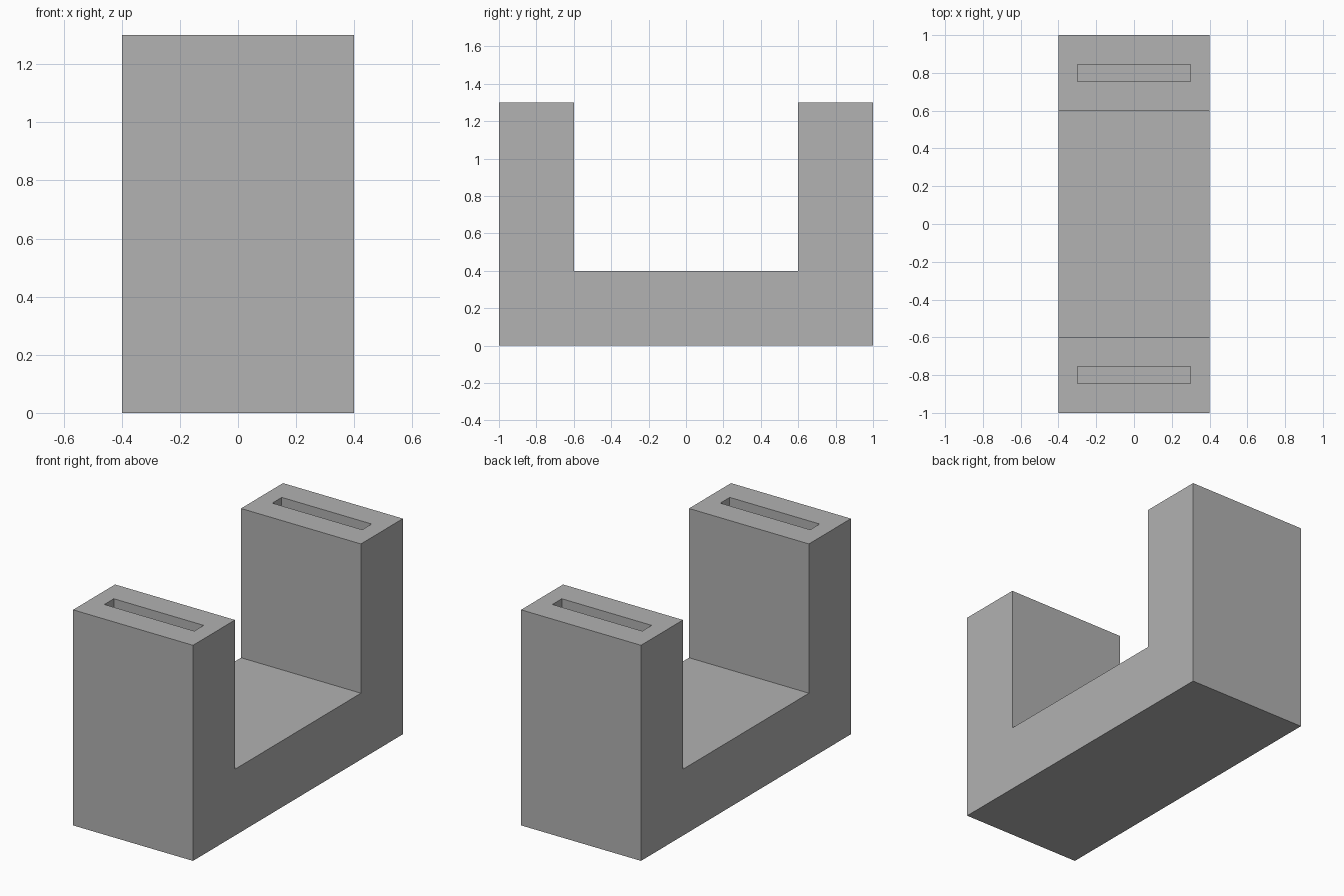
import bpy
import bmesh

WIDTH = 0.8
SLOT_DEPTH = 0.5
TOP = 1.3

cube = bpy.data.objects.get("Cube")
if cube:
    bpy.data.objects.remove(cube, do_unlink=True)

grey = bpy.data.materials.new("plain_grey")
grey.use_nodes = True
colour = (0.445, 0.445, 0.445, 1)
grey.diffuse_color = colour
grey.node_tree.nodes["Principled BSDF"].inputs["Base Color"].default_value = colour


def add_object(name, bm):
    bmesh.ops.recalc_face_normals(bm, faces=bm.faces)
    mesh = bpy.data.meshes.new(name)
    bm.to_mesh(mesh)
    bm.free()
    mesh.materials.append(grey)
    obj = bpy.data.objects.new(name, mesh)
    bpy.context.collection.objects.link(obj)
    return obj


# U-shaped body: side profile (y, z) extruded across the width
half = [(1, 0), (1, TOP), (0.6, TOP), (0.6, 0.4)]
profile = half + [(-y, z) for y, z in reversed(half)]
bm = bmesh.new()
face = bm.faces.new([bm.verts.new((-WIDTH / 2, y, z)) for y, z in profile])
side = bmesh.ops.extrude_face_region(bm, geom=[face])
verts = [v for v in side["geom"] if isinstance(v, bmesh.types.BMVert)]
bmesh.ops.translate(bm, verts=verts, vec=(WIDTH, 0, 0))
body = add_object("u_shaped_body", bm)

# Slot sunk into the top of each upright
for name, y in (("front_slot_cutter", -0.8), ("back_slot_cutter", 0.8)):
    bm = bmesh.new()
    bmesh.ops.create_cube(bm, size=1)
    bmesh.ops.scale(bm, verts=bm.verts, vec=(0.6, 0.09, 2 * SLOT_DEPTH))
    bmesh.ops.translate(bm, verts=bm.verts, vec=(0, y, TOP))
    cutter = add_object(name, bm)
    cut = body.modifiers.new(name, "BOOLEAN")
    cut.operation = "DIFFERENCE"
    cut.solver = "EXACT"
    cut.object = cutter

    # Apply the cut and discard the helper
    bpy.context.view_layer.objects.active = body
    bpy.ops.object.modifier_apply(modifier=cut.name)
    bpy.data.objects.remove(cutter, do_unlink=True)
